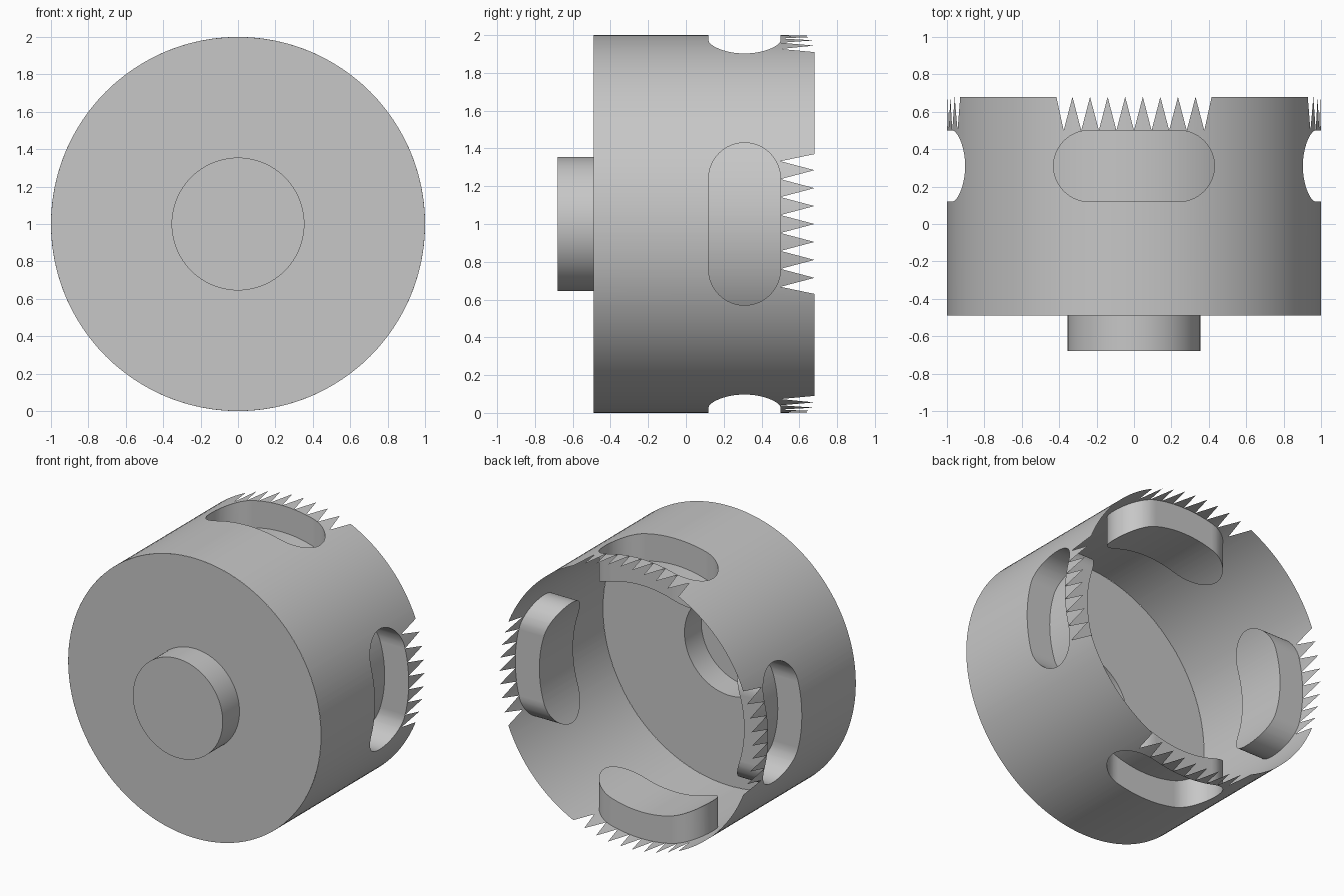
import bpy, bmesh, math
from mathutils import Matrix, Vector

cube = bpy.data.objects.get("Cube")
if cube:
    bpy.data.objects.remove(cube, do_unlink=True)

FRONT, RIM = -0.49, 0.68            # ends of the drum along y
R, POCKET_R = 1.0, 0.81             # drum radius and pocket floor radius
SLOT_Y, SLOT_R, SLOT_X = 0.31, 0.19, 0.24   # slot centre line, end radius, end centre
SLOT_END = SLOT_X + SLOT_R

grey = bpy.data.materials.new("steel_grey")
grey.use_nodes = True
grey.diffuse_color = (0.57, 0.57, 0.57, 1)
grey.node_tree.nodes["Principled BSDF"].inputs["Base Color"].default_value = grey.diffuse_color


def finish(name, bm):
    bmesh.ops.remove_doubles(bm, verts=bm.verts, dist=0.0002)
    bmesh.ops.dissolve_degenerate(bm, edges=bm.edges, dist=0.0001)
    mesh = bpy.data.meshes.new(name)
    bm.to_mesh(mesh)
    bm.free()
    mesh.materials.append(grey)
    obj = bpy.data.objects.new(name, mesh)
    bpy.context.collection.objects.link(obj)
    bpy.ops.object.select_all(action='DESELECT')
    obj.select_set(True)
    bpy.context.view_layer.objects.active = obj
    bpy.ops.object.shade_smooth_by_angle(angle=math.radians(30))
    return obj


def place(x, y, r, quarter):
    """Point on a cylinder of radius r, turned to one quarter of the drum."""
    turn = Matrix.Rotation(quarter * math.pi / 2, 3, 'Y')
    return turn @ Vector((x, y, math.sqrt(r * r - x * x))) + Vector((0, 0, 1))


def strip(bm, low, high):
    """Row of quads between two lines of points."""
    a = [bm.verts.new(p) for p in low]
    b = [bm.verts.new(p) for p in high]
    for i in range(len(a) - 1):
        bm.faces.new((a[i], a[i + 1], b[i + 1], b[i]))


def slot_half(x):
    """Half height of the rounded slot at x."""
    d = max(0.0, abs(x) - SLOT_X)
    return math.sqrt(max(0.0, SLOT_R ** 2 - d * d))


def tooth_line(count, pitch, edge):
    """Zigzag rim across one slot, as (x, y) points."""
    base = SLOT_Y + SLOT_R
    half = count * pitch / 2
    pts = [(-SLOT_END, RIM), (-edge, RIM)]
    for i in range(count):
        x = -half + i * pitch
        pts += [(x, base), (x + pitch / 2, RIM)]
    return pts + [(half, base), (edge, RIM), (SLOT_END, RIM)]


def rim_height(line, x):
    for (x0, y0), (x1, y1) in zip(line, line[1:]):
        if x0 <= x <= x1:
            y = y0 + (y1 - y0) * (x - x0) / (x1 - x0)
            return max(y, SLOT_Y + slot_half(x))
    return RIM


# Columns that trace the slot's round ends
ends = [SLOT_X + SLOT_R * math.sin(i * math.pi / 32) for i in range(17)]
shape_xs = ends + [-x for x in ends] + [i * 0.04 for i in range(-5, 6)]

wall, pockets = bmesh.new(), bmesh.new()
for q in range(4):
    line = tooth_line(8, 0.094, 0.415) if q % 2 == 0 else tooth_line(7, 0.095, 0.37)
    xs = sorted({round(x, 5) for x in shape_xs + [p[0] for p in line]})
    low = [(x, SLOT_Y - slot_half(x)) for x in xs]
    high = [(x, SLOT_Y + slot_half(x)) for x in xs]

    def at(pts, r):
        return [place(x, y, r, q) for x, y in pts]

    # Drum wall before the slot, then the toothed rim behind it
    strip(wall, at([(x, FRONT) for x in xs], R), at(low, R))
    strip(wall, at(high, R), at([(x, rim_height(line, x)) for x in xs], R))

    # Plain drum wall up to the next slot
    start = math.asin(SLOT_END)
    span = math.pi / 2 - 2 * start
    angles = [start + span * i / 16 for i in range(17)]
    ring = [(R * math.sin(a), R * math.cos(a)) for a in angles]
    turn = Matrix.Rotation(q * math.pi / 2, 3, 'Y')
    up = Vector((0, 0, 1))
    strip(wall, [turn @ Vector((x, FRONT, z)) + up for x, z in ring],
          [turn @ Vector((x, RIM, z)) + up for x, z in ring])

    # Pocket floor and side walls
    strip(pockets, at(low, POCKET_R), at(high, POCKET_R))
    strip(pockets, at(low, R), at(low, POCKET_R))
    strip(pockets, at(high, POCKET_R), at(high, R))

finish("drum_wall", wall)
finish("slot_pockets", pockets)

# Front plate with its hollow stub, turned about the y axis
cap = bmesh.new()
profile = [(0, -0.68), (0.355, -0.68), (0.355, FRONT), (R, FRONT)]
verts = [cap.verts.new((r, y, 1)) for r, y in profile]
edges = [cap.edges.new(pair) for pair in zip(verts, verts[1:])]
bmesh.ops.spin(cap, geom=verts + edges, cent=(0, 0, 1), axis=(0, 1, 0),
               angle=2 * math.pi, steps=96, use_merge=False)
bmesh.ops.remove_doubles(cap, verts=cap.verts, dist=0.0002)
bmesh.ops.recalc_face_normals(cap, faces=cap.faces)
if sum(f.normal.y * f.calc_area() for f in cap.faces) > 0:
    bmesh.ops.reverse_faces(cap, faces=cap.faces)
finish("front_plate_and_stub", cap)
